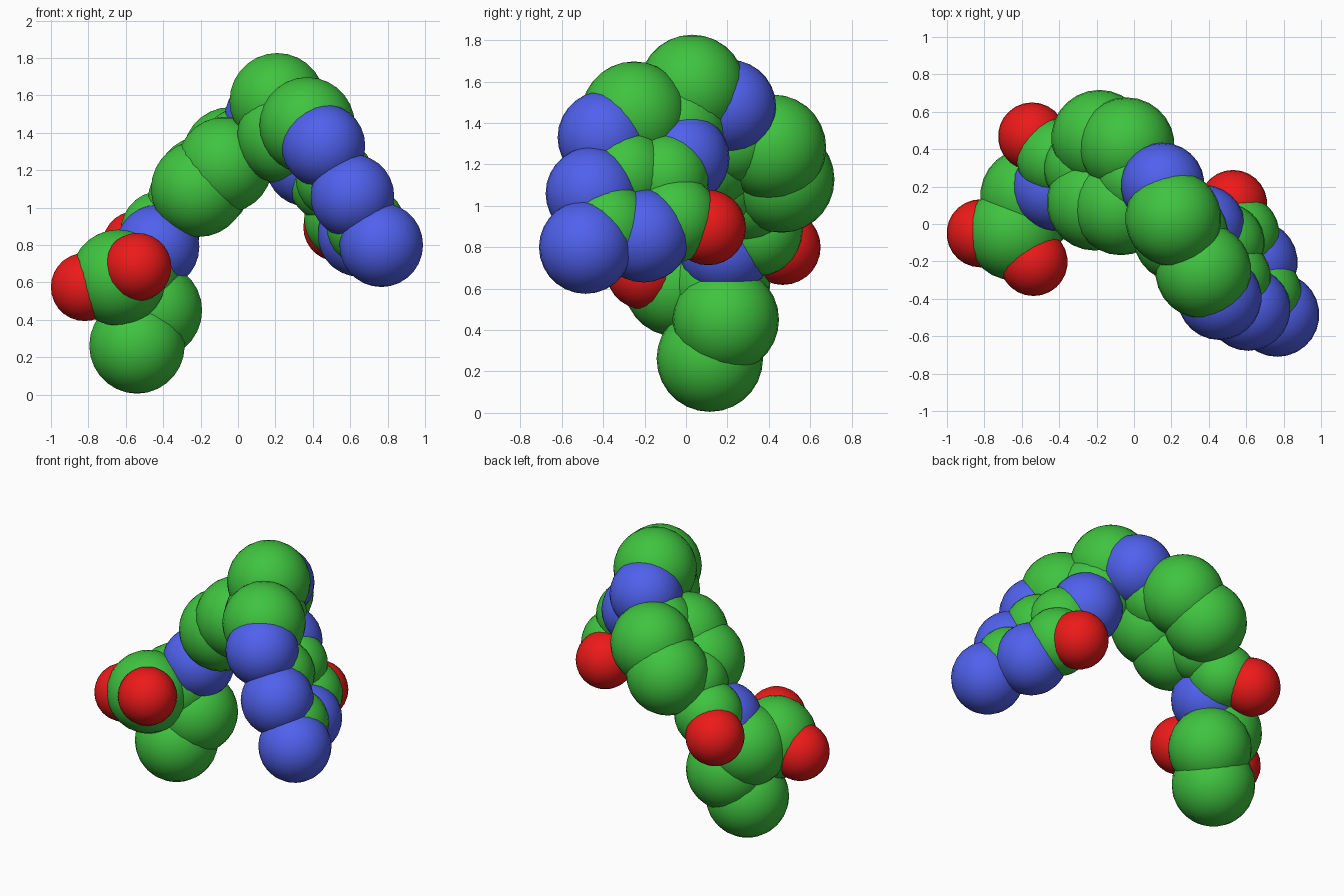
import bpy

if "Cube" in bpy.data.objects:
    bpy.data.objects.remove(bpy.data.objects["Cube"])

# Element colours
def material(name, rgb):
    m = bpy.data.materials.new(name)
    m.diffuse_color = (*rgb, 1)
    m.use_nodes = True
    m.node_tree.nodes["Principled BSDF"].inputs["Base Color"].default_value = m.diffuse_color
    return m

GREEN = material("carbon_green", (0.05, 0.55, 0.05))
BLUE = material("nitrogen_blue", (0.08, 0.12, 0.85))
RED = material("oxygen_red", (0.85, 0.01, 0.01))

# Atom kinds: material and radius
KINDS = {
    "carbon": (GREEN, 0.257),
    "flat_carbon": (GREEN, 0.213),
    "nitrogen": (BLUE, 0.225),
    "oxygen": (RED, 0.182),
}

def atoms(group, kind, *centres):
    mat, radius = KINDS[kind]
    for i, c in enumerate(centres, 1):
        bpy.ops.mesh.primitive_uv_sphere_add(segments=26, ring_count=14, radius=radius, location=c)
        ob = bpy.context.object
        ob.name = f"{group}_{kind}_{i}"
        ob.data.materials.append(mat)
        bpy.ops.object.shade_smooth()

# Lower tail with the acid group
atoms("tail", "carbon", (-.54, .115, .262), (-.447, .192, .45), (-.565, .15, .625))
atoms("acid", "carbon", (-.64, -.045, .625))
atoms("acid", "oxygen", (-.537, -.203, .682), (-.82, -.05, .575))

# Amide link
atoms("link", "nitrogen", (-.43, .19, .79))
atoms("link", "flat_carbon", (-.415, .35, .875))
atoms("link", "oxygen", (-.545, .468, .80))

# Six-sided ring
atoms("ring", "flat_carbon", (-.27, .30, 1.045), (.015, .24, 1.32))
atoms("ring", "carbon", (-.185, .46, 1.127), (-.04, .42, 1.28),
      (-.21, .115, 1.10), (-.07, .09, 1.228))

# Bridge over the top
atoms("bridge", "nitrogen", (.152, .21, 1.48))
atoms("bridge", "carbon", (.21, .03, 1.569))

# Double ring head
atoms("head", "carbon", (.25, -.06, 1.38), (.37, -.25, 1.44))
atoms("head", "flat_carbon", (.52, -.29, 1.155), (.485, -.10, 1.135),
      (.565, -.055, .94), (.685, -.375, .90))
atoms("head", "nitrogen", (.457, -.395, 1.33), (.612, -.453, 1.06), (.766, -.485, .80),
      (.65, -.205, .855), (.37, -.015, 1.23))
atoms("head", "oxygen", (.53, .107, .895))
